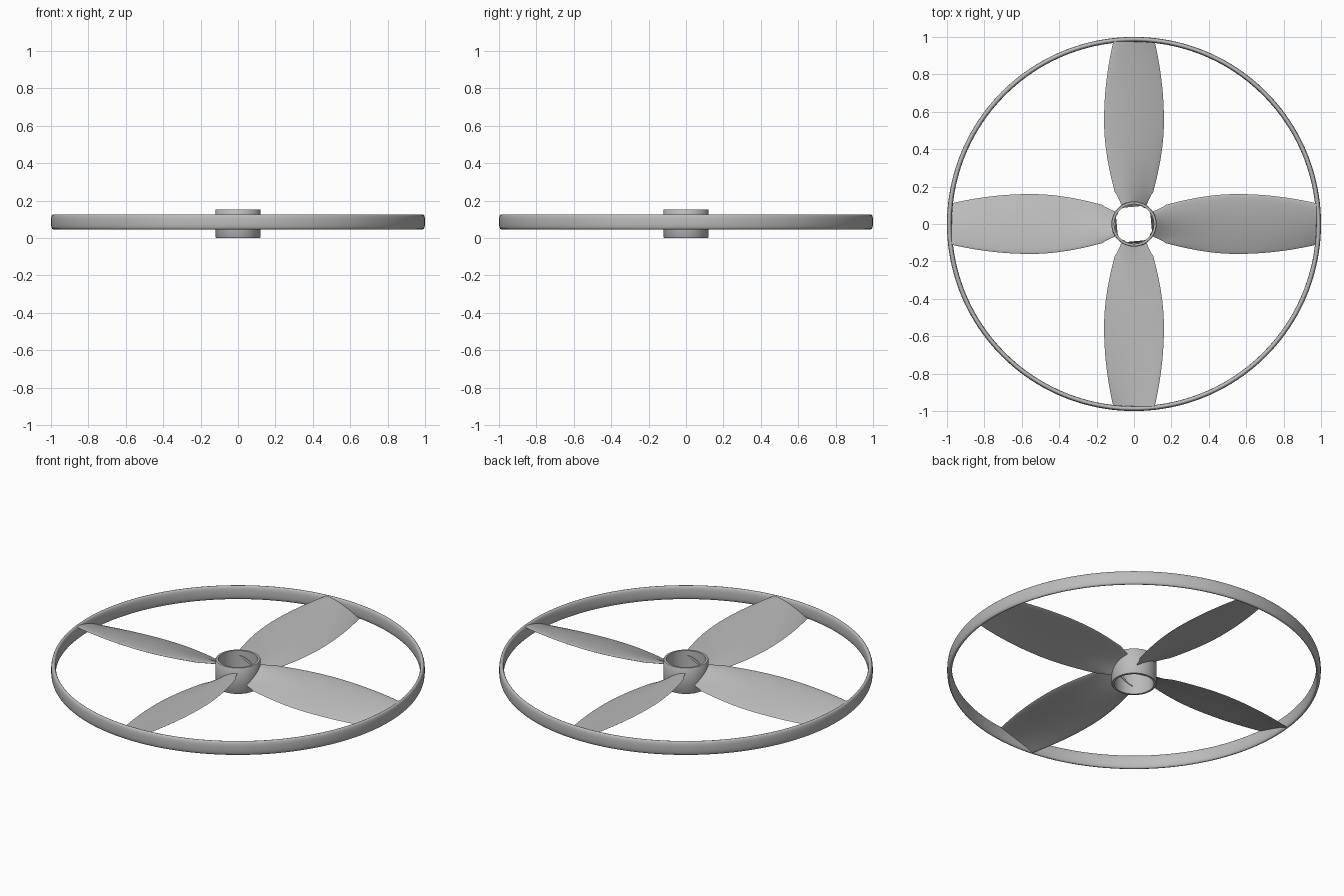
import bpy
import bmesh
import math

old = bpy.data.objects.get("Cube")
if old:
    bpy.data.objects.remove(old, do_unlink=True)

grey = bpy.data.materials.new("plain grey")
grey.use_nodes = True
colour = (0.5, 0.5, 0.5, 1)
grey.diffuse_color = colour
grey.node_tree.nodes["Principled BSDF"].inputs["Base Color"].default_value = colour

MID = 0.086  # height of the ring and blade centre


def finish(name, bm, angle):
    bmesh.ops.recalc_face_normals(bm, faces=bm.faces)
    mesh = bpy.data.meshes.new(name)
    bm.to_mesh(mesh)
    bm.free()
    obj = bpy.data.objects.new(name, mesh)
    bpy.context.collection.objects.link(obj)
    mesh.materials.append(grey)
    bpy.ops.object.select_all(action="DESELECT")
    obj.select_set(True)
    bpy.context.view_layer.objects.active = obj
    bpy.ops.object.shade_smooth_by_angle(angle=math.radians(angle))
    return obj


def loft(bm, loops, closed):
    """Skin equal-length loops of points."""
    rows = [[bm.verts.new(p) for p in loop] for loop in loops]
    pairs = list(zip(rows, rows[1:]))
    if closed:
        pairs.append((rows[-1], rows[0]))
    for a, b in pairs:
        for i in range(len(a)):
            j = (i + 1) % len(a)
            bm.faces.new((a[i], a[j], b[j], b[i]))
    if not closed:
        bm.faces.new(rows[0])
        bm.faces.new(rows[-1])


def revolve(name, profile, steps, angle):
    bm = bmesh.new()
    turns = [2 * math.pi * k / steps for k in range(steps)]
    loft(bm, [[(r * math.cos(t), r * math.sin(t), z) for r, z in profile]
              for t in turns], True)
    return finish(name, bm, angle)


# Outer ring: tall rounded band
band = []
for k in range(24):
    t = 2 * math.pi * k / 24
    c, s = math.cos(t), math.sin(t)
    band.append((0.987 + 0.013 * math.copysign(abs(c) ** 0.8, c),
                 MID + 0.04 * math.copysign(abs(s) ** 0.8, s)))
revolve("outer_ring", band, 160, 60)

# Hub: open tube with slightly eased rims
revolve("hub", [(0.106, 0), (0.118, 0), (0.121, 0.004), (0.121, 0.148),
                (0.118, 0.152), (0.106, 0.152)], 64, 50)


# Blades: pitched, cambered and tapered towards the root
def half_chord(u):
    return 0.06 + 0.1 * math.sin(min(u / 0.56, 1) * math.pi / 2) \
        - 0.05 * max(0, (u - 0.56) / 0.44) ** 2


def section(u, n=14):
    chord = half_chord(u)
    points = []
    for k in range(2 * n):
        t = math.pi * k / n
        s = math.cos(t)                       # high edge +1, low edge -1
        thick = 0.007 * math.sin(t) * (1 + 0.35 * s)
        camber = 0.009 * (1 - s * s)
        y = chord * s
        root = math.sqrt(0.103 ** 2 - y * y) if abs(y) < 0.1 else 0.02
        tip = math.sqrt(0.985 ** 2 - y * y)
        points.append((root + (tip - root) * u, y,
                       MID - 0.002 + 0.037 * s + camber + thick))
    return points


for number, side in enumerate(("left", "back", "right", "front")):
    bm = bmesh.new()
    loft(bm, [section(k / 32) for k in range(33)], False)
    blade = finish(side + "_blade", bm, 50)
    blade.rotation_euler.z = number * math.pi / 2
